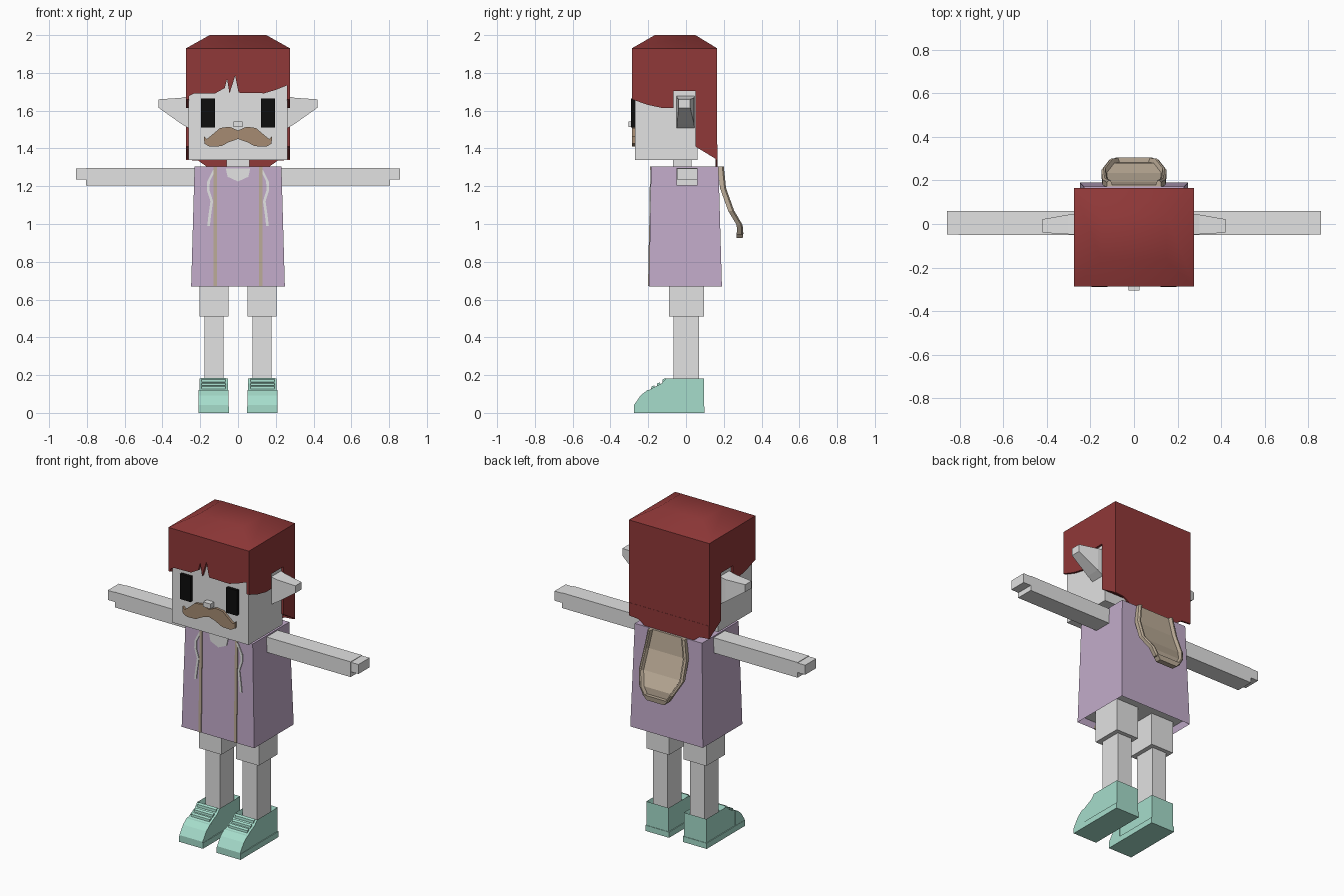
import bpy, bmesh, math

cube = bpy.data.objects.get("Cube")
if cube:
    bpy.data.objects.remove(cube, do_unlink=True)


def material(name, rgb):
    m = bpy.data.materials.new(name)
    m.use_nodes = True
    m.diffuse_color = (*rgb, 1)
    m.node_tree.nodes["Principled BSDF"].inputs["Base Color"].default_value = (*rgb, 1)
    return m


SKIN = material("pale grey", (0.76, 0.76, 0.76))
HAIR = material("dark red", (0.28, 0.04, 0.04))
LILAC = material("lilac", (0.54, 0.41, 0.59))
TAN = material("tan", (0.5, 0.41, 0.31))
MINT = material("mint", (0.38, 0.72, 0.6))
BLACK = material("black", (0.004, 0.004, 0.004))
BROWN = material("moustache brown", (0.38, 0.26, 0.17))


def finish(name, bm, mat, mirror=False):
    bmesh.ops.recalc_face_normals(bm, faces=bm.faces)
    mesh = bpy.data.meshes.new(name)
    bm.to_mesh(mesh)
    bm.free()
    mesh.materials.append(mat)
    ob = bpy.data.objects.new(name, mesh)
    bpy.context.collection.objects.link(ob)
    if mirror:
        ob.modifiers.new("Mirror", "MIRROR").use_mirror_merge = False
    return ob


def loft_mesh(rings):
    """Skin a list of closed rings and cap both ends."""
    bm = bmesh.new()
    rows = [[bm.verts.new(p) for p in ring] for ring in rings]
    n = len(rows[0])
    for a, b in zip(rows, rows[1:]):
        for i in range(n):
            j = (i + 1) % n
            bm.faces.new((a[i], a[j], b[j], b[i]))
    bm.faces.new(rows[0])
    bm.faces.new(rows[-1])
    return bm


def loft(name, rings, mat, mirror=False):
    return finish(name, loft_mesh(rings), mat, mirror)


def rect(x0, x1, y0, y1, z):
    return [(x0, y0, z), (x1, y0, z), (x1, y1, z), (x0, y1, z)]


def box(name, x, y, z, mat, mirror=False):
    return loft(name, [rect(*x, *y, z[0]), rect(*x, *y, z[1])], mat, mirror)


def side_prism(name, pts, x0, x1, mat, mirror=True):
    """Extrude a (y, z) outline along x."""
    return loft(name, [[(x, y, z) for y, z in pts] for x in (x0, x1)], mat, mirror)


def front_prism(name, pts, y0, y1, mat, mirror=False):
    """Extrude an (x, z) outline along y."""
    return loft(name, [[(x, y, z) for x, z in pts] for y in (y0, y1)], mat, mirror)


# Head, neck and face
box("head", (-0.262, 0.262), (-0.27, 0.06), (1.34, 1.92), SKIN)
box("neck", (-0.06, 0.06), (-0.07, 0.03), (1.22, 1.36), SKIN)
box("eye", (0.122, 0.195), (-0.29, -0.265), (1.51, 1.665), BLACK, True)
box("nose", (-0.025, 0.025), (-0.305, -0.26), (1.513, 1.543), SKIN)
half = [(0.045, 1.515), (0.095, 1.508), (0.14, 1.47), (0.165, 1.45), (0.18, 1.465),
        (0.178, 1.425), (0.15, 1.41), (0.09, 1.412), (0.045, 1.435)]
front_prism("moustache", [(0, 1.495)] + half + [(0, 1.45)] + [(-x, z) for x, z in reversed(half)],
            -0.285, -0.265, BROWN)

# Pointed ears tapering outward
loft("ear", [
    [(0.25, -0.05, 1.5), (0.25, 0.045, 1.5), (0.25, 0.045, 1.68), (0.25, -0.05, 1.68)],
    [(0.3, -0.047, 1.53), (0.3, 0.043, 1.53), (0.3, 0.043, 1.668), (0.3, -0.047, 1.668)],
    [(0.42, -0.04, 1.615), (0.42, 0.022, 1.615), (0.42, 0.022, 1.66), (0.42, -0.04, 1.66)],
], SKIN, True)

# Hair: crown, fringe, sides, back
crown = loft("hair_crown", [
    rect(-0.275, 0.275, -0.287, 0.165, 1.88),
    rect(-0.275, 0.275, -0.287, 0.165, 1.93),
    rect(-0.15, 0.15, -0.165, 0.05, 2.0),
], HAIR)
front_prism("hair_fringe", [
    (-0.275, 1.9), (-0.275, 1.67), (-0.235, 1.69), (-0.12, 1.692), (-0.07, 1.72), (-0.058, 1.77),
    (-0.045, 1.69), (-0.015, 1.785), (0.003, 1.695), (0.14, 1.692), (0.2, 1.71), (0.275, 1.74),
    (0.275, 1.9)], -0.287, -0.268, HAIR)
side_prism("hair_side", [
    (-0.287, 1.9), (-0.287, 1.66), (-0.2, 1.63), (-0.12, 1.613), (-0.067, 1.613), (-0.067, 1.705),
    (0.05, 1.705), (0.05, 1.9)], 0.26, 0.275, HAIR)
side_prism("hair_back", [(0.05, 1.9), (0.05, 1.41), (0.165, 1.34), (0.165, 1.9)],
           -0.275, 0.275, HAIR, False)
front_prism("hair_nape", [(-0.275, 1.42), (-0.275, 1.34), (-0.21, 1.335), (-0.16, 1.3),
                          (0.16, 1.3), (0.21, 1.335), (0.275, 1.34), (0.275, 1.42)],
            0.155, 0.166, HAIR)

# Tunic with a recessed underside
bm = loft_mesh([rect(-0.248, 0.248, -0.196, 0.19, 0.67), rect(-0.23, 0.23, -0.185, 0.172, 1.305)])
bm.normal_update()
base = min(bm.faces, key=lambda f: f.calc_center_median().z)
bmesh.ops.inset_region(bm, faces=[base], thickness=0.012)
bmesh.ops.translate(bm, verts=base.verts, vec=(0, 0, 0.04))
base.material_index = 1
tunic = finish("tunic", bm, LILAC)
tunic.data.materials.append(SKIN)


def front_y(z):
    """Depth of the sloping tunic front at height z."""
    return -0.196 + 0.011 * (z - 0.67) / 0.635


def tunic_plate(name, pts, mat, mirror=False):
    loft(name, [[(x, front_y(z) + d, z) for x, z in pts] for d in (-0.005, 0.004)], mat, mirror)


tunic_plate("neckline", [(-0.065, 1.295), (-0.055, 1.25), (0, 1.225), (0.055, 1.25), (0.065, 1.295)], SKIN)
tunic_plate("trim", [(0.112, 0.672), (0.13, 0.672), (0.13, 1.305), (0.112, 1.305)], TAN, True)
cord = [(0.125, 1.285), (0.155, 1.225), (0.157, 1.18), (0.138, 1.12), (0.148, 1.05), (0.155, 0.99)]
tunic_plate("drawstring", [(x - 0.006, z) for x, z in cord] + [(x + 0.008, z) for x, z in reversed(cord)],
            SKIN, True)

# Hood hanging down the back: raised rim around a recessed panel
rings = []
for z, y, w in [(1.305, 0.2, 0.125), (1.19, 0.212, 0.145), (1.07, 0.255, 0.15),
                (0.995, 0.3, 0.115), (0.945, 0.303, 0.085)]:
    r = [(w, y - 0.032), (w, y - 0.008), (w - 0.01, y), (w - 0.018, y), (w - 0.025, y - 0.02)]
    rings.append([(x, d, z) for x, d in r] + [(-x, d, z) for x, d in reversed(r)])
loft("hood", rings, TAN)
loft("hood_rim", [rect(-0.06, 0.06, 0.266, 0.3, 0.925), rect(-0.085, 0.085, 0.268, 0.304, 0.955)], TAN)

# Arms and hands
box("arm", (0.2, 0.805), (-0.05, 0.06), (1.203, 1.297), SKIN, True)
box("hand", (0.78, 0.857), (-0.048, 0.06), (1.235, 1.294), SKIN, True)

# Legs
box("upper_leg", (0.05, 0.205), (-0.09, 0.095), (0.51, 0.72), SKIN, True)
box("lower_leg", (0.077, 0.177), (-0.065, 0.07), (0.1, 0.53), SKIN, True)

# Shoes with an open collar, sole, toe cap and laces
profile = [(0.095, 0), (0.095, 0.182), (-0.105, 0.182), (-0.13, 0.155), (-0.165, 0.138),
           (-0.2, 0.118), (-0.235, 0.09), (-0.272, 0.04), (-0.272, 0)]
bm = loft_mesh([[(x, y, z) for y, z in profile] for x in (0.052, 0.205)])
bmesh.ops.recalc_face_normals(bm, faces=bm.faces)
top = max(bm.faces, key=lambda f: f.calc_center_median().z)
bmesh.ops.inset_region(bm, faces=[top], thickness=0.015)
bmesh.ops.translate(bm, verts=top.verts, vec=(0, 0, -0.03))
finish("shoe", bm, MINT, True)
box("sole", (0.047, 0.21), (-0.275, 0.098), (0, 0.035), MINT, True)
side_prism("toe_cap", [(-0.185, 0.03), (-0.185, 0.122), (-0.205, 0.12), (-0.24, 0.093),
                       (-0.275, 0.042), (-0.275, 0.03)], 0.049, 0.208, MINT)
for i, (y, z) in enumerate([(-0.115, 0.178), (-0.145, 0.156), (-0.175, 0.14)]):
    side_prism(f"lace_{i + 1}", [(y + 0.01, z - 0.015), (y + 0.008, z + 0.006),
                                 (y - 0.008, z), (y - 0.01, z - 0.015)], 0.065, 0.192, MINT)

# Soft shading on the crown only
bpy.ops.object.select_all(action="DESELECT")
crown.select_set(True)
bpy.context.view_layer.objects.active = crown
bpy.ops.object.shade_smooth_by_angle(angle=math.radians(45))
